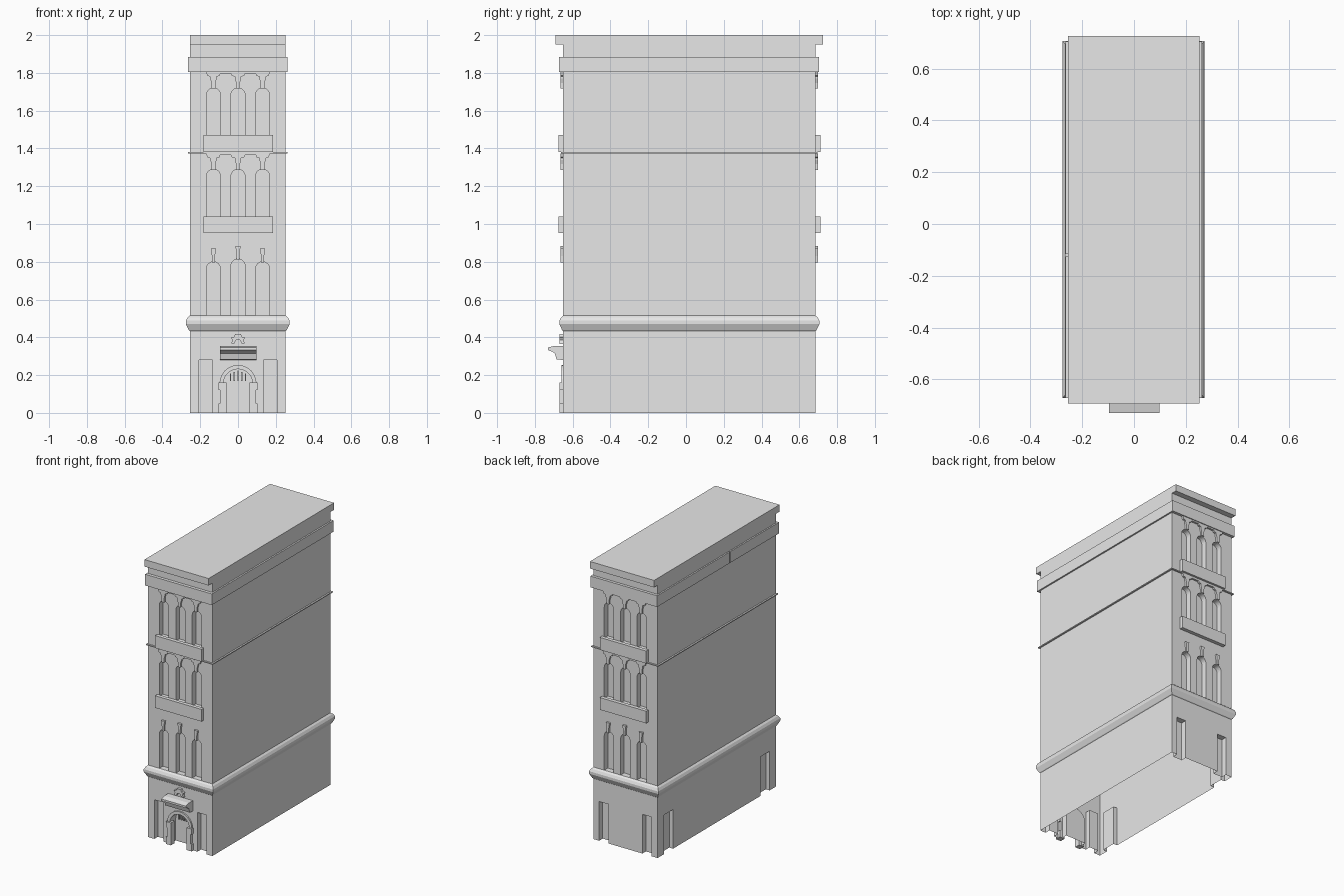
import bpy, bmesh, math

cube = bpy.data.objects.get("Cube")
if cube:
    bpy.data.objects.remove(cube, do_unlink=True)

stone = bpy.data.materials.new("grey stone")
stone.use_nodes = True
GREY = (0.8, 0.8, 0.8, 1)
stone.diffuse_color = GREY
stone.node_tree.nodes["Principled BSDF"].inputs["Base Color"].default_value = GREY

LEFT, RIGHT, FRONT, BACK = -0.255, 0.252, -0.65, 0.685
BAYS = (-0.13, 0, 0.13)


def finish(name, bm):
    bmesh.ops.recalc_face_normals(bm, faces=bm.faces)
    mesh = bpy.data.meshes.new(name)
    bm.to_mesh(mesh)
    bm.free()
    mesh.materials.append(stone)
    obj = bpy.data.objects.new(name, mesh)
    bpy.context.collection.objects.link(obj)
    return obj


def add_prism(bm, points, start, end, axis="y"):
    """Extrude an outline along y (points are x,z) or along x (points are y,z)."""
    place = (lambda p, d: (p[0], d, p[1])) if axis == "y" else (lambda p, d: (d, p[0], p[1]))
    a = [bm.verts.new(place(p, start)) for p in points]
    b = [bm.verts.new(place(p, end)) for p in points]
    bm.faces.new(a)
    bm.faces.new(b[::-1])
    for i in range(len(a)):
        j = (i + 1) % len(a)
        bm.faces.new((a[i], b[i], b[j], a[j]))


def rect(u0, u1, z0, z1):
    return [(u0, z0), (u1, z0), (u1, z1), (u0, z1)]


def arch(x, half, z0, top, steps=12):
    """Round-headed outline."""
    spring = top - half
    curve = [(x + half * math.cos(math.pi * i / steps), spring + half * math.sin(math.pi * i / steps))
             for i in range(steps + 1)]
    return [(x - half, z0), (x + half, z0)] + curve


def prism(name, points, start, end, axis="y"):
    bm = bmesh.new()
    add_prism(bm, points, start, end, axis)
    return finish(name, bm)


def ring(name, profile):
    """Sweep (outset, height) pairs around the building footprint."""
    bm = bmesh.new()
    loops = [[bm.verts.new(p) for p in ((LEFT - o, FRONT - o, z), (RIGHT + o, FRONT - o, z),
                                        (RIGHT + o, BACK + o, z), (LEFT - o, BACK + o, z))]
             for o, z in profile]
    for low, high in zip(loops, loops[1:]):
        for i in range(4):
            j = (i + 1) % 4
            bm.faces.new((low[i], low[j], high[j], high[i]))
    return finish(name, bm)


# Main block with recessed windows, niches and doorway
body = prism("main_block", rect(LEFT, RIGHT, 0, 1.96), FRONT, BACK)
bm = bmesh.new()
for wall, out in ((FRONT, -1), (BACK, 1)):
    inner, outer = wall - out * 0.04, wall + out * 0.05
    for x in BAYS:
        for low, top in ((0.515, 0.815 if x == 0 else 0.8), (1.03, 1.29), (1.46, 1.72)):
            add_prism(bm, arch(x, 0.037, low, top), inner, outer)
    for side in (-1, 1):
        u = sorted((side * 0.135, side * 0.207))
        add_prism(bm, rect(*u, -0.05, 0.28), inner, outer)
for y in (-0.58, 0.51):
    add_prism(bm, rect(y, y + 0.105, -0.05, 0.28), LEFT - 0.05, LEFT + 0.03, "x")
add_prism(bm, arch(0, 0.08, -0.05, 0.235), FRONT - 0.05, FRONT + 0.06)
cutter = finish("opening_cutter", bm)
cutter.hide_render = True
mod = body.modifiers.new("openings", "BOOLEAN")
mod.object = cutter
mod.solver = "EXACT"
depsgraph = bpy.context.evaluated_depsgraph_get()
bm = bmesh.new()
bm.from_mesh(body.evaluated_get(depsgraph).to_mesh())
bpy.data.objects.remove(cutter, do_unlink=True)
body.modifiers.clear()
# The block is open underneath
under = [f for f in bm.faces if f.normal.z < -0.9 and f.calc_center_median().z < 0.001]
bmesh.ops.delete(bm, geom=under, context="FACES")
bm.to_mesh(body.data)
bm.free()

# Horizontal bands and roof
ring("belt_course", [(0, 0.433), (0.005, 0.437), (0.021, 0.47), (0.021, 0.488), (0.012, 0.505), (0, 0.515)])
ring("thin_string_course", [(0, 1.374), (0.011, 1.374), (0.011, 1.381), (0, 1.381)])
# The upper band is broken by a narrow joint on one side
ends = [(LEFT, FRONT - 0.022), (RIGHT + 0.011, FRONT - 0.022), (RIGHT + 0.011, BACK + 0.02),
        (LEFT, BACK + 0.02)]
bm = bmesh.new()
lower = [bm.verts.new((x, y, 1.805)) for x, y in ends]
upper = [bm.verts.new((x, y, 1.885)) for x, y in ends]
bm.faces.new(lower)
bm.faces.new(upper)
for i in range(4):
    j = (i + 1) % 4
    bm.faces.new((lower[i], lower[j], upper[j], upper[i]))
finish("upper_band", bm)
for name, y0, y1 in (("front", FRONT - 0.022, -0.125), ("back", -0.115, BACK + 0.02)):
    prism("upper_band_side_" + name, rect(LEFT - 0.01, LEFT, 1.805, 1.885), y0, y1)
prism("roof_slab", rect(LEFT, RIGHT, 1.95, 2.0), FRONT - 0.042, BACK + 0.04)

# Balcony panels and keystones on both ends
for label, wall, out in (("front", FRONT, -1), ("back", BACK, 1)):
    for level, low, top in (("lower", 0.953, 1.04), ("upper", 1.381, 1.47)):
        prism(f"{label}_{level}_balcony", rect(-0.182, 0.184, low, top), wall, wall + out * 0.026)
    bm = bmesh.new()
    reach = wall + out * 0.014
    for x in BAYS:
        crown = 0.81 if x == 0 else 0.796
        half = [(0.008, crown), (0.008, crown + 0.035), (0.014, crown + 0.073)]
        add_prism(bm, [(x + u, z) for u, z in half] + [(x - u, z) for u, z in half[::-1]], wall, reach)
        for crown, head in ((1.287, 1.374), (1.717, 1.805)):
            half = [(0.01, crown), (0.01, crown + 0.03), (0.017, head - 0.035), (0.017, head - 0.025),
                    (0.033, head - 0.02), (0.036, head - 0.01), (0.04, head)]
            add_prism(bm, [(x + u, z) for u, z in half] + [(x - u, z) for u, z in half[::-1]], wall, reach)
    for head in (1.374, 1.805):
        add_prism(bm, rect(-0.13, 0.13, head - 0.01, head), wall, reach)
    finish(f"{label}_keystones", bm)

# Doorway surround: arched ring, jamb blocks and imposts
bm = bmesh.new()
for i in range(12):
    a, b = math.pi * i / 12, math.pi * (i + 1) / 12
    add_prism(bm, [(r * math.cos(t), 0.155 + r * math.sin(t))
                   for r, t in ((0.077, a), (0.098, a), (0.098, b), (0.077, b))], FRONT - 0.01, FRONT + 0.02)
for side in (-1, 1):
    for low, high, edge in ((0, 0.05, 0.102), (0.05, 0.12, 0.094), (0.12, 0.16, 0.102)):
        u = sorted((side * 0.062, side * edge))
        add_prism(bm, rect(*u, low, high), FRONT - 0.02, FRONT + 0.02)
finish("door_surround", bm)

# Bars in the arched light above the door
bm = bmesh.new()
for x in (-0.04, -0.02, 0, 0.02, 0.04):
    add_prism(bm, rect(x - 0.003, x + 0.003, 0.17, 0.225 - abs(x) * 0.4), FRONT + 0.035, FRONT + 0.045)
finish("fanlight_bars", bm)

# Hood over the door and the crest above it
hood = [(0, 0.28), (-0.035, 0.283), (-0.045, 0.315), (-0.06, 0.325), (-0.08, 0.332),
        (-0.08, 0.346), (-0.045, 0.355), (0, 0.355)]
prism("door_hood", [(FRONT + y, z) for y, z in hood], -0.096, 0.098, "x")
crest = [(0.01, 0.385), (0.02, 0.368), (0.036, 0.366), (0.03, 0.385), (0.038, 0.4), (0.022, 0.402), (0.015, 0.418)]
prism("door_crest", crest + [(-x, z) for x, z in crest[::-1]], FRONT, FRONT - 0.02)
